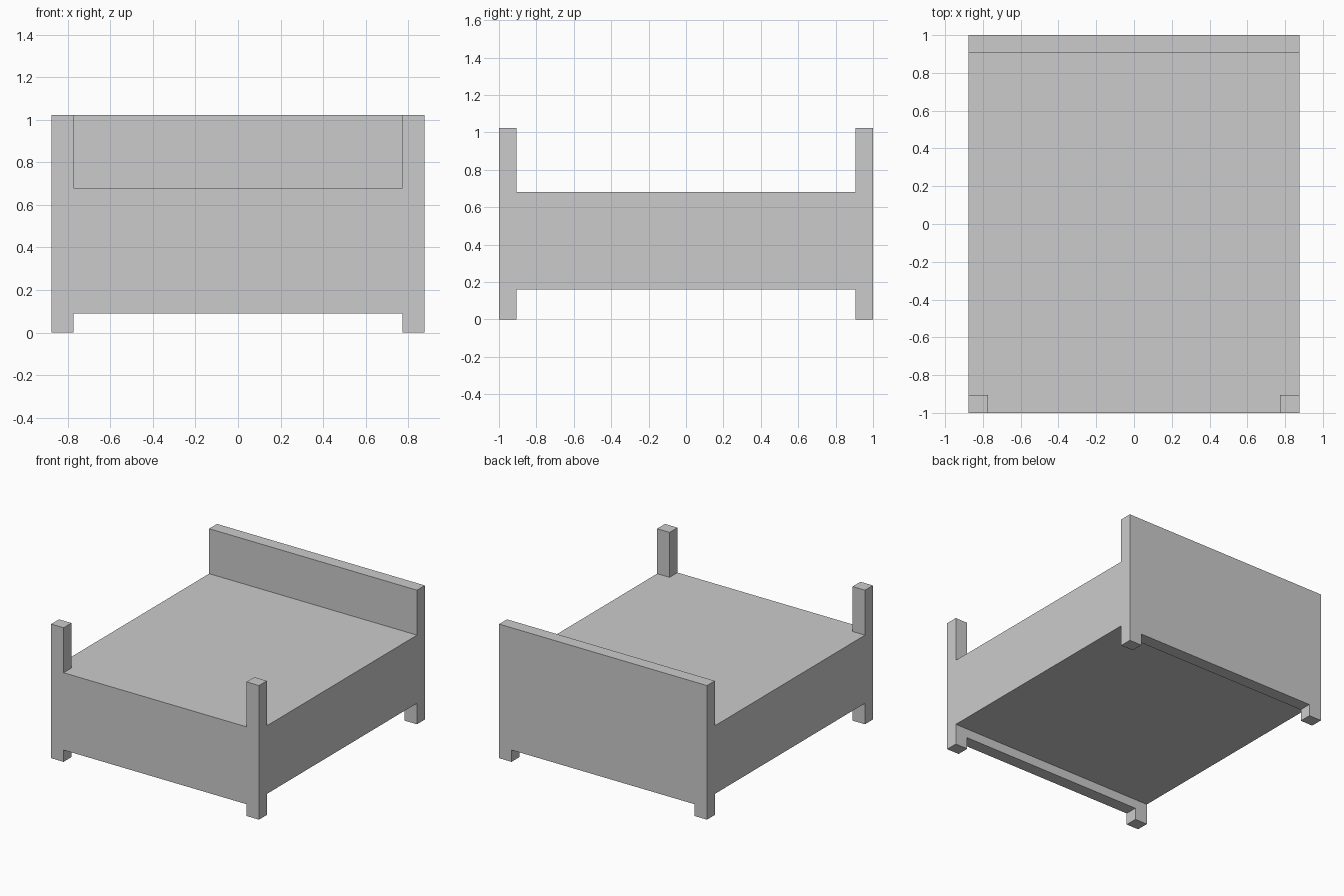
import bpy, bmesh

if "Cube" in bpy.data.objects:
    bpy.data.objects.remove(bpy.data.objects["Cube"])

HALF_W, HALF_L = 0.877, 1.0      # overall half width and half length
LEG_X, BOARD_Y = 0.772, 0.905    # inner faces of the posts / end boards
TOP, DECK, RAIL, BASE = 1.023, 0.68, 0.09, 0.16


def extrude_profile(name, half_profile, y0, y1):
    """Mirror a right-hand XZ outline across x = 0 and extrude it along y."""
    outline = half_profile + [(-x, z) for x, z in reversed(half_profile)]
    bm = bmesh.new()
    face = bm.faces.new([bm.verts.new((x, y0, z)) for x, z in outline])
    result = bmesh.ops.extrude_face_region(bm, geom=[face])
    moved = [v for v in result["geom"] if isinstance(v, bmesh.types.BMVert)]
    bmesh.ops.translate(bm, verts=moved, vec=(0, y1 - y0, 0))
    bmesh.ops.recalc_face_normals(bm, faces=bm.faces)
    mesh = bpy.data.meshes.new(name)
    bm.to_mesh(mesh)
    bm.free()
    obj = bpy.data.objects.new(name, mesh)
    bpy.context.collection.objects.link(obj)
    return obj


# Short feet shared by both end boards
feet = [(LEG_X, RAIL), (LEG_X, 0), (HALF_W, 0), (HALF_W, TOP)]

# Footboard: low panel between two tall corner posts
extrude_profile("footboard", feet + [(LEG_X, TOP), (LEG_X, DECK)],
                -HALF_L, -BOARD_Y)

# Headboard: full-height panel
extrude_profile("headboard", feet, BOARD_Y, HALF_L)

# Mattress block, flush with the sides and the footboard panel
extrude_profile("mattress", [(HALF_W, BASE), (HALF_W, DECK)],
                -BOARD_Y, BOARD_Y)
